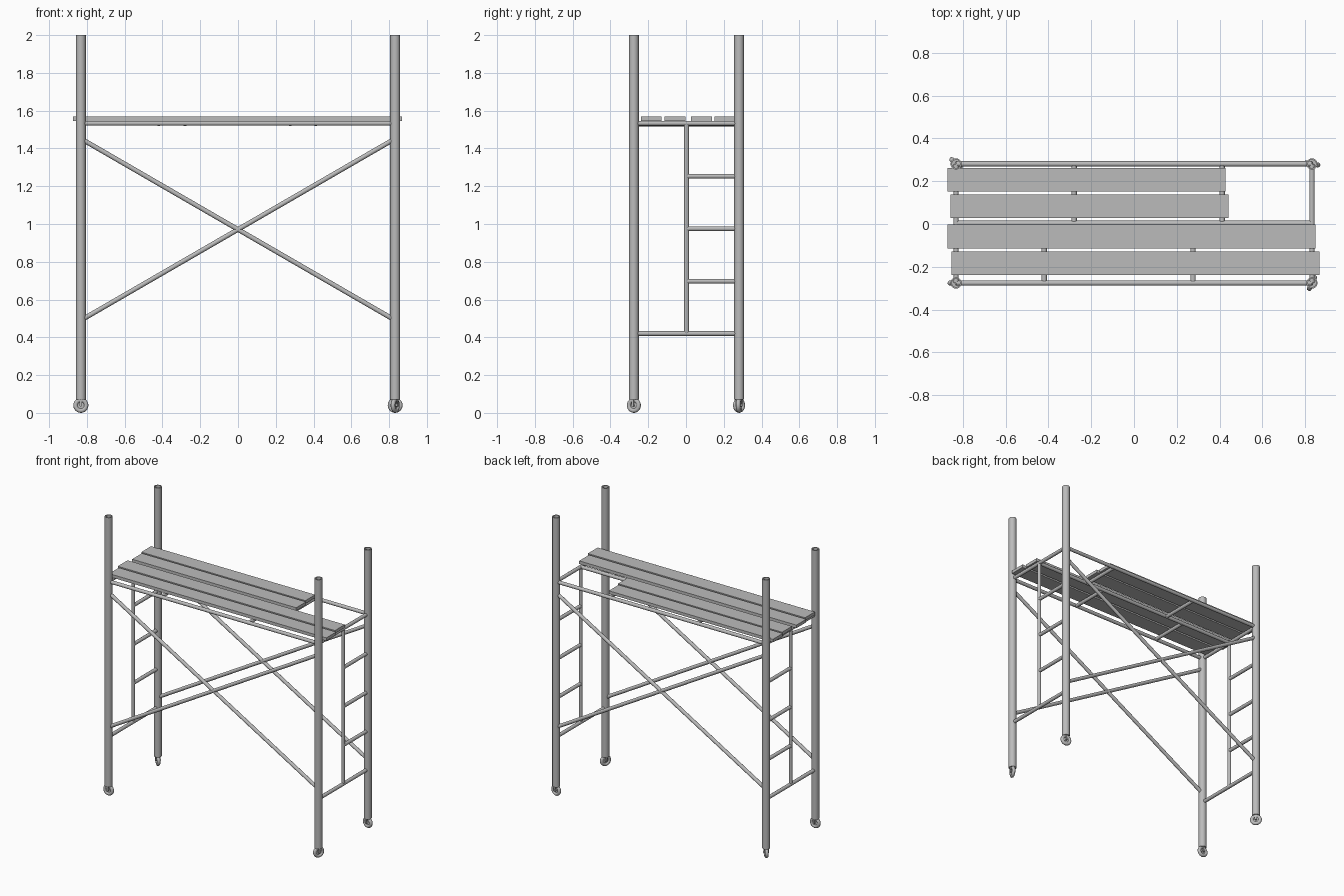
import bpy
import bmesh
import math
from mathutils import Vector, Matrix

if "Cube" in bpy.data.objects:
    bpy.data.objects.remove(bpy.data.objects["Cube"])

GREY = (0.5, 0.5, 0.5, 1)
grey = bpy.data.materials.new("plain grey")
grey.use_nodes = True
grey.diffuse_color = GREY
grey.node_tree.nodes["Principled BSDF"].inputs["Base Color"].default_value = GREY

X, BACK, FRONT, MID = 0.832, 0.281, -0.276, 0.003   # frame lines
DECK, PIPE = 1.533, 0.0125                          # deck pipe height, pipe radius


def finish(bm, name, smooth=True):
    """Turn a bmesh into a named grey object."""
    bmesh.ops.recalc_face_normals(bm, faces=bm.faces)
    mesh = bpy.data.meshes.new(name)
    bm.to_mesh(mesh)
    bm.free()
    mesh.materials.append(grey)
    obj = bpy.data.objects.new(name, mesh)
    bpy.context.collection.objects.link(obj)
    if smooth:
        bpy.ops.object.select_all(action='DESELECT')
        obj.select_set(True)
        bpy.context.view_layer.objects.active = obj
        bpy.ops.object.shade_smooth_by_angle(angle=math.radians(40))
    return obj


def add_rod(bm, a, b, radius, sides=16):
    a, b = Vector(a), Vector(b)
    turn = (b - a).to_track_quat('Z', 'Y').to_matrix().to_4x4()
    return bmesh.ops.create_cone(
        bm, cap_ends=True, segments=sides, radius1=radius, radius2=radius,
        depth=(b - a).length, matrix=Matrix.Translation((a + b) / 2) @ turn)


def pipe(name, a, b, radius=PIPE):
    bm = bmesh.new()
    add_rod(bm, a, b, radius)
    return finish(bm, name)


def add_box(bm, centre, size):
    bmesh.ops.create_cube(bm, size=1, matrix=Matrix.Translation(centre)
                          @ Matrix.Diagonal((*size, 1)))


def lathe(bm, profile, steps, close=False):
    """Spin (radius, height) points about z."""
    verts = [bm.verts.new((r, 0, z)) for r, z in profile]
    edges = [bm.edges.new(p) for p in zip(verts, verts[1:])]
    if close:
        edges.append(bm.edges.new((verts[-1], verts[0])))
    bmesh.ops.spin(bm, geom=verts + edges, cent=(0, 0, 0), axis=(0, 0, 1),
                   angle=math.tau, steps=steps, use_merge=True)
    bmesh.ops.remove_doubles(bm, verts=bm.verts, dist=0.0001)


def post(name, x, y):
    """Hollow upright tube."""
    bm = bmesh.new()
    lathe(bm, [(0.026, 0.07), (0.026, 2), (0.019, 2), (0.019, 0.07)], 24, True)
    obj = finish(bm, name)
    obj.location = (x, y, 0)


def caster(name, x, y, angle):
    """Wheel with a rounded tyre, hub, axle and fork."""
    bm = bmesh.new()
    ring = [(0.028 + 0.012 * math.cos(t), 0.012 * math.sin(t))
            for t in (i * math.tau / 10 for i in range(10))]
    lathe(bm, ring, 24, True)
    add_rod(bm, (0, 0, -0.004), (0, 0, 0.004), 0.022)
    add_rod(bm, (0, 0, -0.018), (0, 0, 0.018), 0.007, 12)
    bmesh.ops.rotate(bm, verts=bm.verts, cent=(0, 0, 0),
                     matrix=Matrix.Rotation(math.pi / 2, 3, 'X'))
    bmesh.ops.translate(bm, verts=bm.verts, vec=(0, 0, 0.04))
    for side in (-1, 1):
        add_box(bm, (0, side * 0.0155, 0.061), (0.014, 0.004, 0.05))
    add_rod(bm, (0, 0, 0.08), (0, 0, 0.1), 0.0192)
    obj = finish(bm, name)
    obj.location = (x, y, 0)
    obj.rotation_euler.z = math.radians(angle)


# Uprights with swivelled casters
corners = {"front_right": (-X, FRONT, 0), "front_left": (X, FRONT, 65),
           "back_right": (-X, BACK, 135), "back_left": (X, BACK, -10)}
for label, (x, y, angle) in corners.items():
    post(label + "_post", x, y)
    caster(label + "_caster", x, y, angle)

# End frames with half-width ladders
for label, x in (("right", -X), ("left", X)):
    pipe(label + "_bottom_crossbar", (x, FRONT, 0.42), (x, BACK, 0.42))
    pipe(label + "_top_crossbar", (x, FRONT, DECK), (x, BACK, DECK))
    pipe(label + "_ladder_upright", (x, MID, 0.42), (x, MID, DECK))
    for i in range(3):
        z = 0.697 + i * 0.278
        pipe(f"{label}_ladder_rung_{i + 1}", (x, MID, z), (x, BACK, z))

# Long rails and diagonal braces
for label, y in (("front", FRONT), ("middle", MID), ("back", BACK)):
    pipe(label + "_rail", (-X, y, DECK), (X, y, DECK))
for label, y in (("front", FRONT), ("back", BACK)):
    for way, s in (("falling", 1), ("rising", -1)):
        pipe(f"{label}_{way}_brace", (-s * X, y, 1.452), (s * X, y, 0.49))

# Short bearers under the deck
for i, (x, y) in enumerate([(-0.42, FRONT), (0.276, FRONT), (-0.28, BACK), (0.412, BACK)]):
    pipe(f"deck_bearer_{i + 1}", (x, MID, DECK - 0.003), (x, y, DECK - 0.003))

# Deck planks: left end, right end, centre line
planks = [(-0.854, 0.868, -0.184), (-0.873, 0.849, -0.059),
          (-0.859, 0.442, 0.083), (-0.873, 0.428, 0.207)]
for i, (x0, x1, y) in enumerate(planks):
    bm = bmesh.new()
    add_box(bm, ((x0 + x1) / 2, y, 1.557), (x1 - x0, 0.111, 0.022))
    finish(bm, f"deck_plank_{i + 1}", smooth=False)
